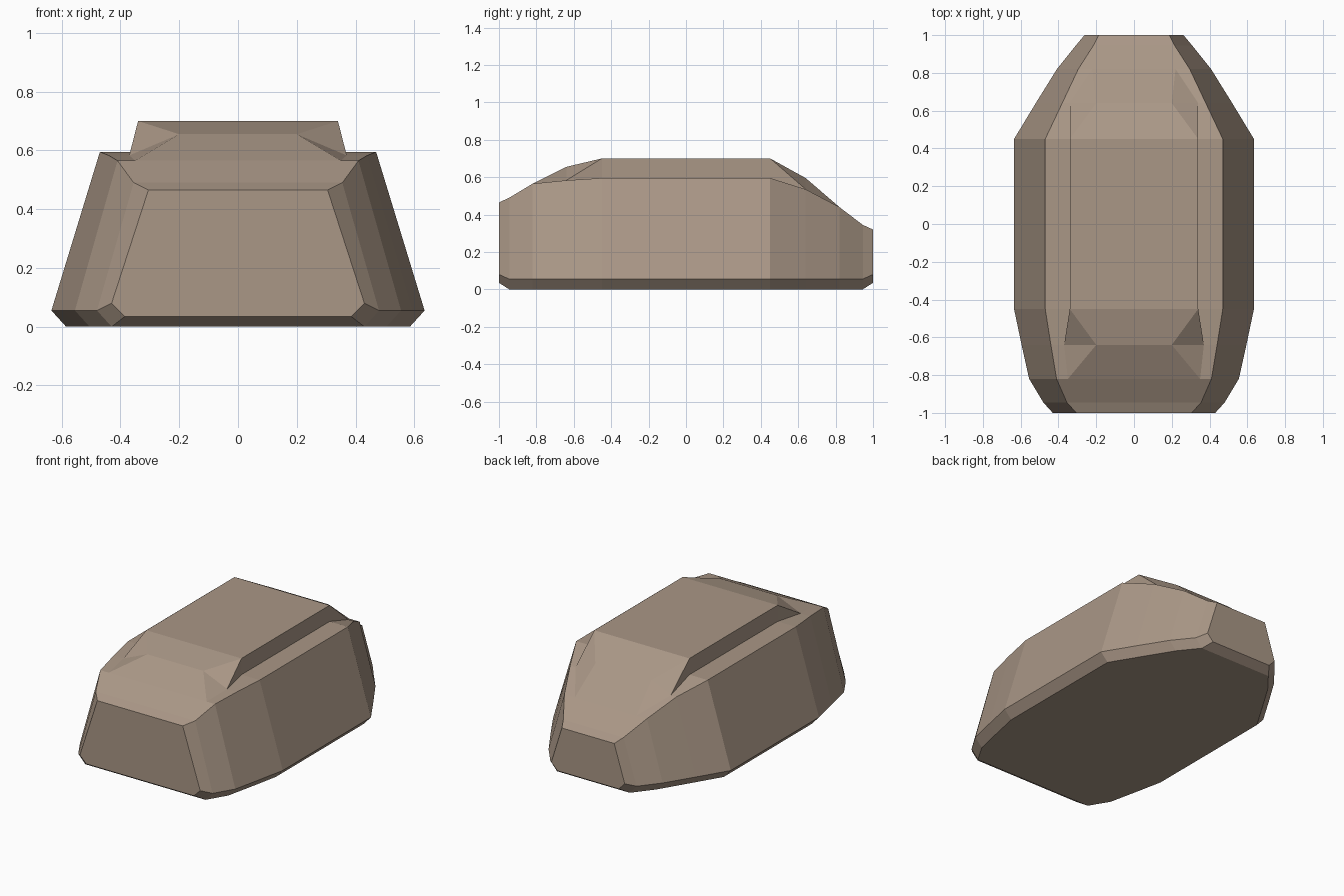
import bpy, bmesh

if "Cube" in bpy.data.objects:
    bpy.data.objects.remove(bpy.data.objects["Cube"])

# Half cross-sections along y:
# (y, bottom x/z, chamfer x/z, shoulder x/z, deck foot x/z, deck top x/z)
SECTIONS = [
    (-1.00, (.385, .035), (.43, .08), (.305, .465), (.20, .465), (0, .465)),
    (-.945, (.43, 0), (.48, .055), (.355, .49), (.30, .49), (0, .49)),
    (-.82, (.505, 0), (.555, .055), (.41, .565), (.35, .565), (0, .565)),
    (-.64, (.545, 0), (.595, .055), (.44, .583), (.37, .583), (.20, .655)),
    (-.45, (.585, 0), (.635, .055), (.47, .595), (.34, .595), (.34, .70)),
    (.45, (.585, 0), (.635, .055), (.47, .595), (.34, .595), (.34, .70)),
    (.64, (.47, 0), (.52, .055), (.38, .535), (.34, .535), (.20, .595)),
    (.82, (.36, 0), (.408, .055), (.295, .44), (.22, .44), (0, .44)),
    (.945, (.26, 0), (.308, .055), (.215, .345), (.15, .345), (0, .345)),
    (1.00, (.22, .035), (.262, .08), (.187, .32), (.12, .32), (0, .32)),
]

bm = bmesh.new()


def ring(section):
    """Half ring from the bottom centre line up to the top centre line."""
    y, *pts = section
    pts = [(0, pts[0][1])] + pts + [(0, pts[-1][1])]
    return [bm.verts.new((x, y, z)) for x, z in pts]


rings = [ring(s) for s in SECTIONS]

# Skin between sections, diagonals run from inner upper to outer lower points
for i, (a, b) in enumerate(zip(rings, rings[1:])):
    inner, outer = (b, a) if i < 4 else (a, b)
    for j in range(len(a) - 1):
        if j < 3:
            bm.faces.new((inner[j], inner[j + 1], outer[j + 1], outer[j]))
        else:
            bm.faces.new((inner[j], inner[j + 1], outer[j]))
            bm.faces.new((inner[j + 1], outer[j + 1], outer[j]))

# Front and back faces
bm.faces.new(rings[0])
bm.faces.new(rings[-1])

bmesh.ops.remove_doubles(bm, verts=bm.verts[:], dist=1e-5)

# Mirror the half across x
copy = bmesh.ops.duplicate(bm, geom=bm.verts[:] + bm.edges[:] + bm.faces[:])
for v in copy["geom"]:
    if isinstance(v, bmesh.types.BMVert):
        v.co.x = -v.co.x
bmesh.ops.remove_doubles(bm, verts=bm.verts[:], dist=1e-5)
bmesh.ops.dissolve_degenerate(bm, edges=bm.edges[:], dist=1e-5)
bmesh.ops.recalc_face_normals(bm, faces=bm.faces[:])

mesh = bpy.data.meshes.new("hull")
bm.to_mesh(mesh)
bm.free()
hull = bpy.data.objects.new("hull", mesh)
bpy.context.collection.objects.link(hull)

mat = bpy.data.materials.new("beige")
mat.diffuse_color = (.40, .31, .24, 1)
mat.use_nodes = True
mat.node_tree.nodes["Principled BSDF"].inputs["Base Color"].default_value = mat.diffuse_color
mesh.materials.append(mat)
